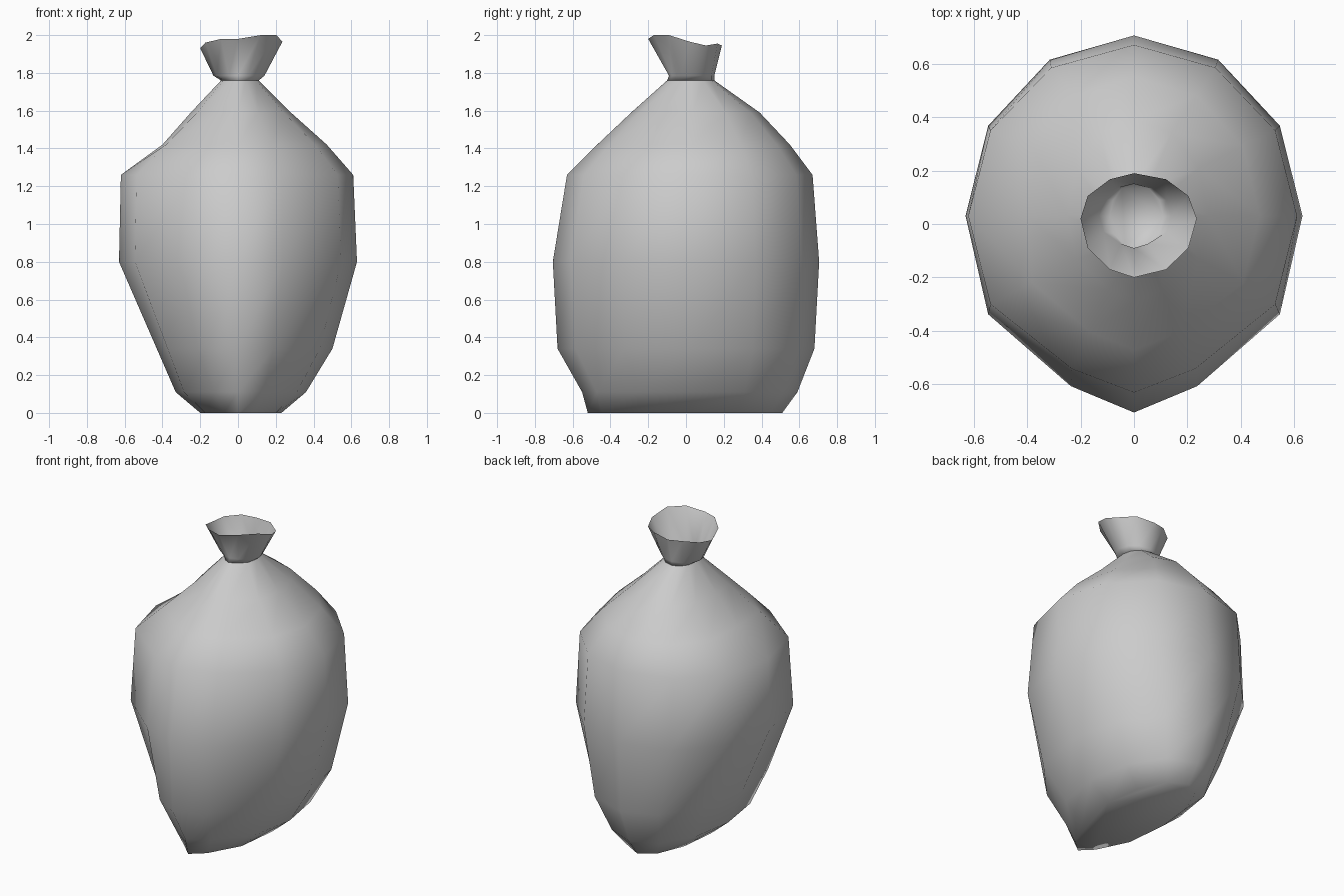
import bpy, bmesh
from math import cos, sin, pi

if "Cube" in bpy.data.objects:
    bpy.data.objects.remove(bpy.data.objects["Cube"])

SIDES = 12


def ring_points(x0, x1, y0, y1, z, cy=0.03):
    """Twelve-sided lopsided oval; the front half is slightly narrower."""
    pts = []
    for k in range(SIDES):
        a = 2 * pi * k / SIDES
        c, s = cos(a), sin(a)
        x = c * (x1 if c > 0 else -x0)
        if s < -0.8:
            x *= 0.75
        y = cy + s * ((y1 - cy) if s > 0 else (cy - y0))
        pts.append([x, y, z])
    return pts


def skin(name, rings):
    """Bridge the rings, close the lowest one and leave the top open."""
    bm = bmesh.new()
    loops = [[bm.verts.new(p) for p in r] for r in rings]
    for a, b in zip(loops, loops[1:]):
        for i in range(SIDES):
            j = (i + 1) % SIDES
            bm.faces.new((a[i], a[j], b[j], b[i]))
    bm.faces.new(loops[0][::-1])
    for f in bm.faces:
        f.smooth = True
    mesh = bpy.data.meshes.new(name)
    bm.to_mesh(mesh)
    bm.free()
    obj = bpy.data.objects.new(name, mesh)
    bpy.context.collection.objects.link(obj)
    return obj


# Sack body: narrow flattened foot, full belly, shoulders gathered to the tie
body = [ring_points(*r) for r in (
    (-0.20, 0.23, -0.52, 0.51, 0.00),
    (-0.33, 0.36, -0.55, 0.59, 0.11),
    (-0.43, 0.50, -0.68, 0.68, 0.34),
    (-0.63, 0.63, -0.705, 0.705, 0.80),
    (-0.62, 0.61, -0.63, 0.67, 1.26),
    (-0.44, 0.47, -0.47, 0.55, 1.42),
    (-0.25, 0.28, -0.29, 0.39, 1.59),
    (-0.09, 0.11, -0.10, 0.15, 1.76),
)]
body[5][6][0] = -0.40          # dent in the left shoulder
skin("sack_body", body)

# Flared mouth above the tie, with an uneven rim
rim_z = (1.965, 1.945, 1.955, 1.945, 1.95, 1.94, 1.93, 1.96, 1.98, 1.98, 2.0, 2.0)
rim = ring_points(-0.20, 0.235, -0.20, 0.19, 0, 0.02)
for p, z in zip(rim, rim_z):
    p[2] = z
    if abs(p[1]) > 0.15 and abs(p[0]) > 0.05:
        p[0] = 0.12 if p[0] > 0 else -0.09
skin("sack_mouth", [
    ring_points(-0.09, 0.11, -0.10, 0.15, 1.76),
    ring_points(-0.13, 0.14, -0.09, 0.15, 1.785),
    rim,
])
